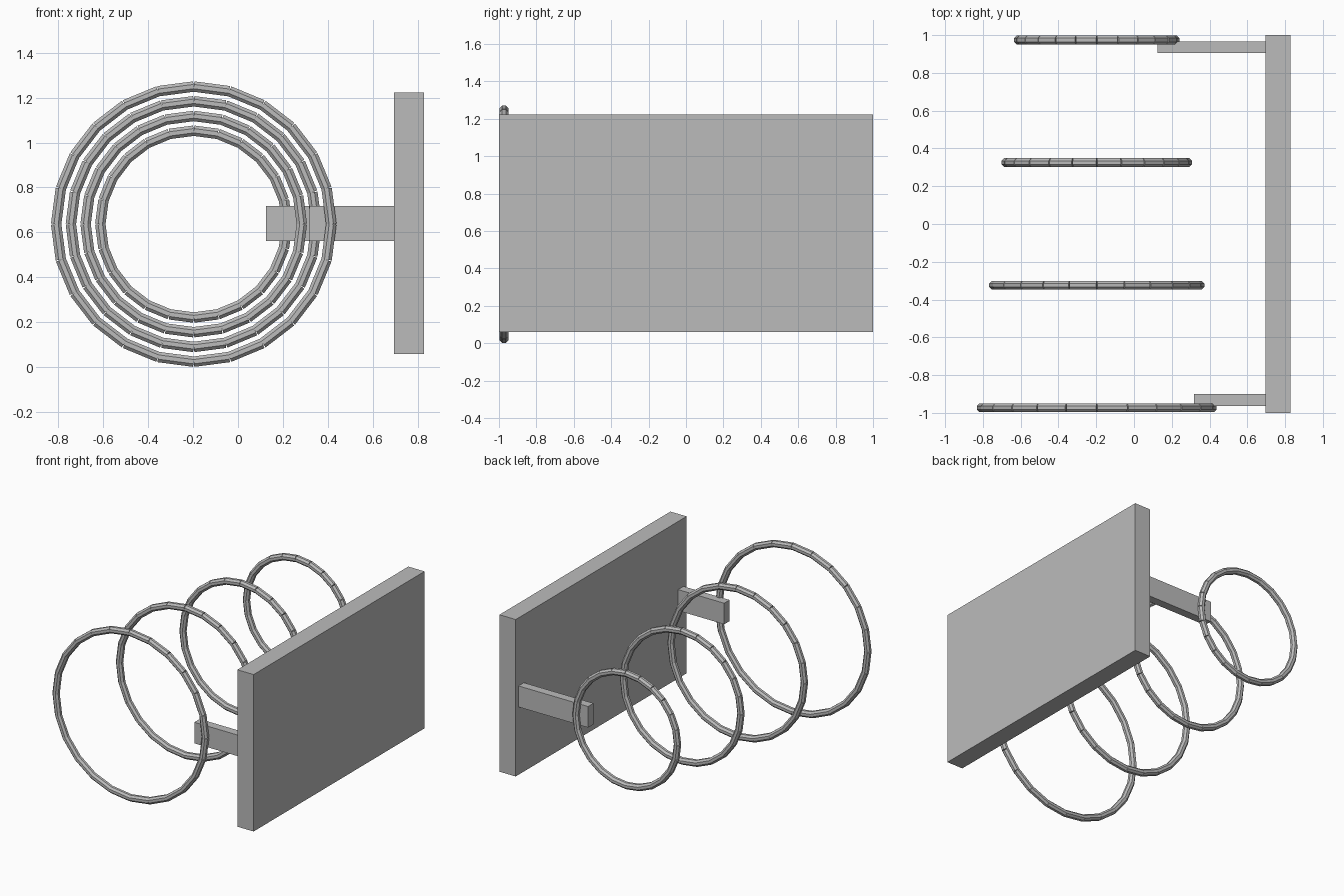
import bpy
import math
from mathutils import Matrix, Vector
import bmesh

cube = bpy.data.objects.get("Cube")
if cube:
    bpy.data.objects.remove(cube, do_unlink=True)

# Single grey finish
GREY = (0.5, 0.5, 0.5, 1.0)
grey = bpy.data.materials.new("plain_grey")
grey.use_nodes = True
grey.diffuse_color = GREY
grey.node_tree.nodes["Principled BSDF"].inputs["Base Color"].default_value = GREY


def finish(name, bm):
    mesh = bpy.data.meshes.new(name)
    bm.to_mesh(mesh)
    bm.free()
    mesh.materials.append(grey)
    obj = bpy.data.objects.new(name, mesh)
    bpy.context.collection.objects.link(obj)
    return obj


def box(name, low, high):
    low, high = Vector(low), Vector(high)
    bm = bmesh.new()
    matrix = Matrix.Translation((low + high) / 2) @ Matrix.Diagonal((*(high - low), 1))
    bmesh.ops.create_cube(bm, size=1, matrix=matrix)
    return finish(name, bm)


def ring(name, y, radius, tube=0.025, count=24, sides=8):
    """Upright hoop of straight eight-sided rods laid end to end."""
    step = math.tau / count
    bm = bmesh.new()
    for i in range(count):
        matrix = (Matrix.Translation((-0.197, y, 0.637))
                  @ Matrix.Rotation((i + 0.5) * step, 4, 'Y')
                  @ Matrix.Translation((radius * math.cos(step / 2), 0, 0))
                  @ Matrix.Rotation(math.pi / sides, 4, 'Z'))
        bmesh.ops.create_cone(bm, cap_ends=True, segments=sides,
                              radius1=tube, radius2=tube,
                              depth=2 * radius * math.sin(step / 2), matrix=matrix)
    return finish(name, bm)


# Wall plate
box("side_plate", (0.695, -1, 0.06), (0.828, 1, 1.222))

# Arms reaching from the plate to the end rings
box("front_arm", (0.317, -0.963, 0.562), (0.695, -0.9, 0.718))
box("back_arm", (0.125, 0.904, 0.562), (0.695, 0.967, 0.718))

# Tapering row of rings, largest at the front
for i, label in enumerate(("front", "front_middle", "back_middle", "back")):
    ring(label + "_ring", -0.973 + i * 0.649, 0.612 - i * 0.0655)
